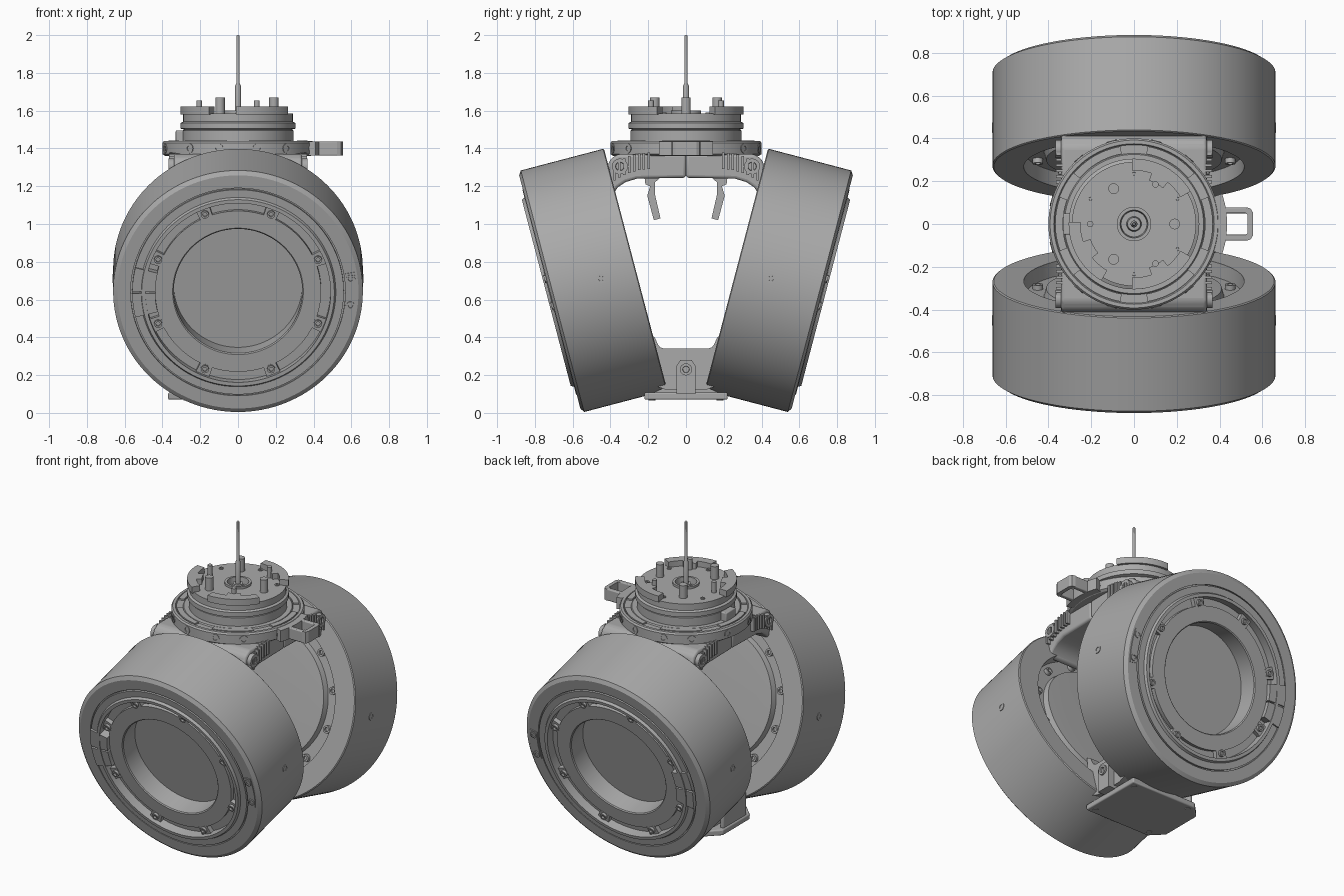
import bpy, bmesh, math
from math import sin, cos, pi, radians
from mathutils import Matrix, Vector

if "Cube" in bpy.data.objects:
    bpy.data.objects.remove(bpy.data.objects["Cube"])

GREY = (0.4, 0.4, 0.4, 1)
mat = bpy.data.materials.new("metal grey")
mat.use_nodes = True
mat.diffuse_color = GREY
mat.node_tree.nodes["Principled BSDF"].inputs["Base Color"].default_value = GREY
I = Matrix.Identity(4)


def finish(name, bm, M=I, bevel=0):
    """Place the mesh, fix its normals and shade it smooth with sharp edges."""
    bmesh.ops.transform(bm, matrix=M, verts=bm.verts)
    bmesh.ops.remove_doubles(bm, verts=bm.verts, dist=1e-5)
    bmesh.ops.recalc_face_normals(bm, faces=bm.faces)
    me = bpy.data.meshes.new(name)
    bm.to_mesh(me)
    bm.free()
    me.materials.append(mat)
    ob = bpy.data.objects.new(name, me)
    bpy.context.collection.objects.link(ob)
    if bevel:
        mod = ob.modifiers.new("bevel", "BEVEL")
        mod.width, mod.segments = bevel, 3
        mod.limit_method = "ANGLE"
    bpy.ops.object.select_all(action="DESELECT")
    ob.select_set(True)
    bpy.context.view_layer.objects.active = ob
    bpy.ops.object.shade_smooth_by_angle(angle=radians(30))
    return ob


def lathe(name, profile, M=I, steps=96):
    bm = bmesh.new()
    vs = [bm.verts.new((r, 0, z)) for r, z in profile]
    es = [bm.edges.new(p) for p in zip(vs, vs[1:])]
    bmesh.ops.spin(bm, geom=vs + es, cent=(0, 0, 0), axis=(0, 0, 1),
                   angle=2 * pi, steps=steps, use_merge=True)
    return finish(name, bm, M)


def cyl(name, r, z0, z1, M=I, steps=20):
    return lathe(name, [(0, z0), (r, z0), (r, z1), (0, z1)], M, steps)


def prism(name, pts, h0, h1, M=I, bevel=0):
    """Extrude a flat outline from height h0 to h1."""
    bm = bmesh.new()
    face = bm.faces.new([bm.verts.new((x, y, h0)) for x, y in pts])
    ext = bmesh.ops.extrude_face_region(bm, geom=[face])["geom"]
    bmesh.ops.translate(bm, vec=(0, 0, h1 - h0),
                        verts=[v for v in ext if isinstance(v, bmesh.types.BMVert)])
    return finish(name, bm, M, bevel)


def box(name, x, y, z, M=I, bevel=0):
    return prism(name, [(x[0], y[0]), (x[1], y[0]), (x[1], y[1]), (x[0], y[1])],
                 z[0], z[1], M, bevel)


def sector(name, r0, r1, z0, z1, a0, a1, M=I, n=12):
    arc = [radians(a0 + (a1 - a0) * i / n) for i in range(n + 1)]
    pts = [(r1 * cos(a), r1 * sin(a)) for a in arc]
    pts += [(r0 * cos(a), r0 * sin(a)) for a in reversed(arc)]
    return prism(name, pts, z0, z1, M)


def bolt(name, x, y, z, M=I, r=0.024, h=0.02):
    """Socket-head bolt along local z."""
    T = M @ Matrix.Translation((x, y, z))
    lathe(name, [(0, 0), (r, 0), (r, h), (r * .55, h), (r * .5, h * .4), (0, h * .4)], T, 16)


def polar(r, deg):
    return r * cos(radians(deg)), r * sin(radians(deg))


SIDE = Matrix(((0, 0, 1, 0), (1, 0, 0, 0), (0, 1, 0, 0), (0, 0, 0, 1)))  # outline in y,z

# Tilted wheels, each built about its own axis with local z pointing outward
TILT = radians(14.7)
WHEEL = [(0, .095), (.34, .095), (.34, .217), (.346, .223), (.44, .223), (.44, .195),
         (.49, .195), (.49, .254), (.51, .254), (.518, .238), (.56, .238), (.56, .222),
         (.568, .222), (.568, .235), (.638, .235), (.661, .22), (.661, -.23), (.655, -.235),
         (.515, -.235), (.51, -.165), (.42, -.165), (.41, -.2), (.3, -.205), (0, -.205)]
for s, side in ((-1, "front"), (1, "back")):
    c, n = cos(TILT), sin(TILT)
    W = Matrix(((1, 0, 0, 0), (0, s * n, s * c, s * .494), (0, c, -n, .7), (0, 0, 0, 1)))
    lathe(side + "_wheel", WHEEL, W, 128)
    # bolt lobes bridging the outer trough
    for k in range(8):
        a = 45 * k + 22.5
        sector(side + "_bolt_lobe", .435, .492, .19, .224, a - 4.5, a + 4.5, W)
        x, y = polar(.458, a)
        bolt(side + "_ring_bolt", x, y, .222, W, .021, .018)
    # split block on the right side of the trough
    for lo, hi in ((166, 179.4), (180.6, 194)):
        sector(side + "_split_block", .438, .56, .19, .25, lo, hi, W)
    # inner face bolts
    INNER = W @ Matrix.Scale(-1, 4, (0, 0, 1))
    for k in range(12):
        x, y = polar(.465, 30 * k + 15)
        bolt(side + "_hub_bolt", x, y, .163, INNER, .024, .025)
    # valve pad and its two bolts
    sector(side + "_valve_pad", .575, .625, .22, .24, -10, 10, W)
    for a in (-7, 7):
        x, y = polar(.6, a)
        bolt(side + "_valve_bolt", x, y, .238, W, .022, .008)
    # rim plugs on both flanks
    for f in (-1, 1):
        R = W @ Matrix.Translation((0, 0, -.045)) @ Matrix.Rotation(f * pi / 2, 4, "Y")
        bolt(side + "_rim_plug", 0, 0, .65, R, .025, .014)

    # upper arm reaching from the ring down to the wheel hub
    arm = [(0, 1.37), (.36, 1.37), (.4, 1.345), (.425, 1.28), (.44, 1.24), (.42, 1.16),
           (.385, 1.16), (.36, 1.195), (.32, 1.222), (.26, 1.24), (0, 1.245)]
    prism(side + "_upper_arm", [(s * y, z) for y, z in arm], -.34, .34, SIDE, bevel=.015)
    # cooling fins around the arm shoulders
    for f in (-1, 1):
        for k in range(8):
            y = .19 + .026 * k
            drop = .0012 * k * k
            box(side + "_cooling_fin", sorted((f * .17, f * .365)),
                sorted((s * y, s * (y + .013))), (1.29 - drop, 1.378 - drop))
        F = SIDE @ Matrix.Scale(f, 4, (0, 0, 1))
        bolt(side + "_arm_bolt", s * .35, 1.305, .335, F, .042, .032)
    # hanging hook
    hook = [(.13, 1.25), (.22, 1.25), (.215, 1.21), (.19, 1.2), (.205, 1.15),
            (.17, 1.02), (.135, 1.03), (.165, 1.16), (.165, 1.22)]
    prism(side + "_hook", [(s * y, z) for y, z in hook], -.06, .06, SIDE)

# Lower bracket joining the wheels
half = [(.2, .42), (.165, .4), (.15, .365), (.138, .348), (.115, .34)]
low = [(.18, .15), (.1, .12)]
outline = ([(y, z) for y, z in half] + [(-y, z) for y, z in reversed(half)]
           + [(-y, z) for y, z in low] + [(y, z) for y, z in reversed(low)])
prism("lower_bracket", outline, -.2, .2, SIDE)
lug = [(-.05, .1), (.05, .1), (.05, .25), (.03, .28), (-.03, .28), (-.05, .25)]
prism("bracket_lug", lug, -.24, .24, SIDE)
for f in (-1, 1):
    bolt("lug_bolt", 0, .23, .23, SIDE @ Matrix.Scale(f, 4, (0, 0, 1)), .032, .022)

# Bottom plate with clipped corners and an upright end wall
prism("plate_riser", [(-.19, .1), (.19, .1), (.1, .14), (-.1, .14)], -.3, .15, SIDE)
prism("bottom_plate", [(.19, -.22), (.19, .22), (-.29, .22), (-.37, .14),
                       (-.37, -.14), (-.29, -.22)], .07, .108, bevel=.008)
box("plate_wall", (-.36, -.33), (-.12, .12), (.1, .26), bevel=.01)
for x in (-.27, .15):
    for y in (-.18, .18):
        cyl("plate_foot", .018, .066, .08, Matrix.Translation((x, y, 0)), 12)

# Mounting ring
lathe("mount_ring", [(0, 1.36), (.385, 1.36), (.4, 1.37), (.4, 1.43), (.392, 1.44), (.375, 1.44),
                     (.37, 1.432), (.33, 1.432), (.325, 1.44), (0, 1.44)])
for k in range(6):
    sector("ring_pad", .332, .368, 1.425, 1.442, 60 * k - 20, 60 * k + 20)
for a in (-75, -50, -16, 16, 50, 75, 105, 130, 164, 196, 230, 255):
    R = Matrix.Rotation(radians(a), 4, "Z") @ Matrix.Translation((.385, 0, 1.4)) @ SIDE
    bolt("ring_bolt", 0, 0, 0, R, .026, .018)

# Turret drum
lathe("turret", [(0, 1.43), (.295, 1.43), (.295, 1.495), (.285, 1.5), (.305, 1.505), (.305, 1.535),
                 (.29, 1.542), (.29, 1.585), (.08, 1.585), (.08, 1.6), (.065, 1.6), (.06, 1.56),
                 (.035, 1.56), (.03, 1.59), (0, 1.59)])
for a0, a1 in ((30, 92), (178, 240), (268, 330)):
    sector("top_clamp", .25, .305, 1.58, 1.622, a0, a1, n=24)
    mid = (a0 + a1) / 2
    sector("clamp_lobe", .215, .255, 1.58, 1.622, mid - 10, mid + 10)
box("turret_stop", (-.33, -.28), (-.05, .05), (1.43, 1.495), bevel=.006)

# Posts and screws on the turret
for x, y, r, top in ((-.095, .165, .025, 1.67), (-.095, -.165, .025, 1.67), (.19, 0, .025, 1.67),
                     (.1, .185, .015, 1.655), (.1, -.185, .015, 1.655), (-.205, 0, .015, 1.655)):
    cyl("post", r, 1.57, top, Matrix.Translation((x, y, 0)))
for a in range(30, 390, 60):
    x, y = polar(.235, a)
    bolt("deck_screw", x, y, 1.583, r=.014, h=.008)

# Antenna
lathe("antenna", [(0, 1.57), (.016, 1.57), (.016, 1.73), (.009, 1.745), (.008, 1.995),
                  (.005, 2), (0, 2)], steps=16)

# Side handle loop and its clamp
sector("handle_clamp", .385, .435, 1.362, 1.438, -19, 19)
for s in (-1, 1):
    box("handle_arm", (.41, .53), sorted((s * .05, s * .078)), (1.362, 1.438), bevel=.006)
    corner = [(.525, s * .078), (.545, s * .072), (.555, s * .055), (.555, 0),
              (.53, 0), (.53, s * .045), (.52, s * .05)]
    prism("handle_end", corner, 1.362, 1.438)
